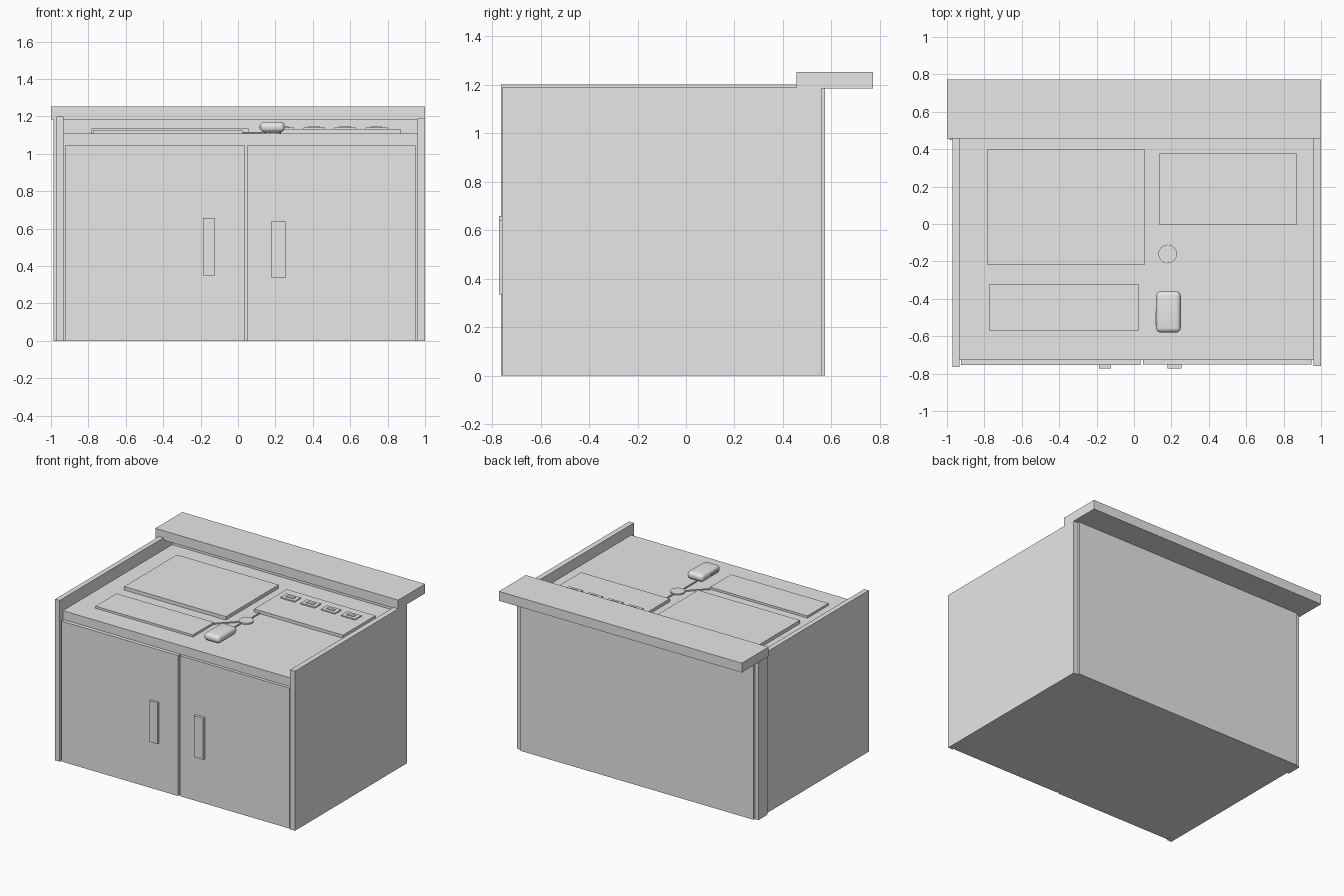
import bpy
import math

cube = bpy.data.objects.get("Cube")
if cube:
    bpy.data.objects.remove(cube, do_unlink=True)

# One plain grey for everything
grey = bpy.data.materials.new("light_grey")
grey.use_nodes = True
colour = (0.8, 0.8, 0.8, 1)
grey.diffuse_color = colour
grey.node_tree.nodes["Principled BSDF"].inputs["Base Color"].default_value = colour


def finish(name):
    ob = bpy.context.object
    ob.name = name
    ob.data.materials.clear()
    ob.data.materials.append(grey)
    return ob


def box(name, x, y, z):
    """Box from (low, high) ranges on each axis."""
    bpy.ops.mesh.primitive_cube_add(size=1, location=[sum(r) / 2 for r in (x, y, z)])
    ob = finish(name)
    ob.scale = [r[1] - r[0] for r in (x, y, z)]
    bpy.ops.object.transform_apply(location=False, rotation=False, scale=True)
    return ob


def cord(name, a, b, width=0.008):
    """Thin flat cord lying on the counter between two points."""
    dx, dy = b[0] - a[0], b[1] - a[1]
    half = math.hypot(dx, dy) / 2
    ob = box(name, (-half, half), (-width / 2, width / 2), (COUNTER, COUNTER + 0.008))
    ob.location.x, ob.location.y = (a[0] + b[0]) / 2, (a[1] + b[1]) / 2
    ob.rotation_euler.z = math.atan2(dy, dx)


COUNTER = 1.11   # working surface height
REAR = 0.558     # rear of the side panels
SHELF = 1.183    # underside of the rear shelf

# Cabinet carcass and panels
box("cabinet_body", (-0.935, 0.96), (-0.727, REAR), (0, COUNTER))
box("right_side_panel", (-0.97, -0.933), (-0.764, 0.47), (0, 1.2))
box("right_rear_post", (-0.987, -0.933), (0.45, REAR), (0, SHELF))
box("left_side_panel", (0.96, 1.0), (-0.758, REAR), (0, 1.188))
box("back_panel", (-0.957, 0.962), (REAR, 0.573), (0, SHELF))
box("rear_shelf", (-1, 1), (0.456, 0.772), (SHELF, 1.253))

# Doors with flat handles
box("right_door", (-0.925, 0.035), (-0.755, -0.727), (0, 1.045))
box("left_door", (0.048, 0.95), (-0.75, -0.727), (0, 1.045))
box("right_handle", (-0.187, -0.122), (-0.772, -0.755), (0.35, 0.657))
box("left_handle", (0.178, 0.254), (-0.772, -0.75), (0.335, 0.642))

# Flat devices on the counter
box("screen_panel", (-0.783, 0.055), (-0.22, 0.4), (COUNTER, 1.136))
box("key_panel", (-0.774, 0.028), (-0.57, -0.323), (COUNTER, 1.126))
box("switch_panel", (0.136, 0.868), (-0.005, 0.378), (COUNTER, 1.133))

# Row of four switches, each with a small raised mark
for i in range(4):
    x = 0.242 + i * 0.166
    box(f"switch_{i + 1}", (x - 0.058, x + 0.058), (0.238, 0.31), (1.133, 1.141))
    box(f"switch_mark_{i + 1}", (x - 0.03, x + 0.03), (0.262, 0.286), (1.141, 1.146))

# Cord hub and cords
bpy.ops.mesh.primitive_cylinder_add(vertices=16, radius=0.05, depth=0.01,
                                    location=(0.18, -0.16, COUNTER + 0.005))
finish("cord_hub")
cord("switch_cord", (0.182, -0.12), (0.182, -0.005))
cord("key_cord", (0.145, -0.2), (0.026, -0.32))
cord("mouse_cord", (0.172, -0.2), (0.172, -0.37))

# Rounded hand mouse
mouse = box("mouse", (0.118, 0.25), (-0.58, -0.36), (1.115, 1.171))
corners = mouse.modifiers.new("round", "BEVEL")
corners.width, corners.segments = 0.025, 5
bpy.ops.object.modifier_apply(modifier="round")
bpy.ops.object.shade_smooth_by_angle(angle=math.radians(40))
box("mouse_side_button", (0.114, 0.122), (-0.545, -0.465), (1.135, 1.15))
